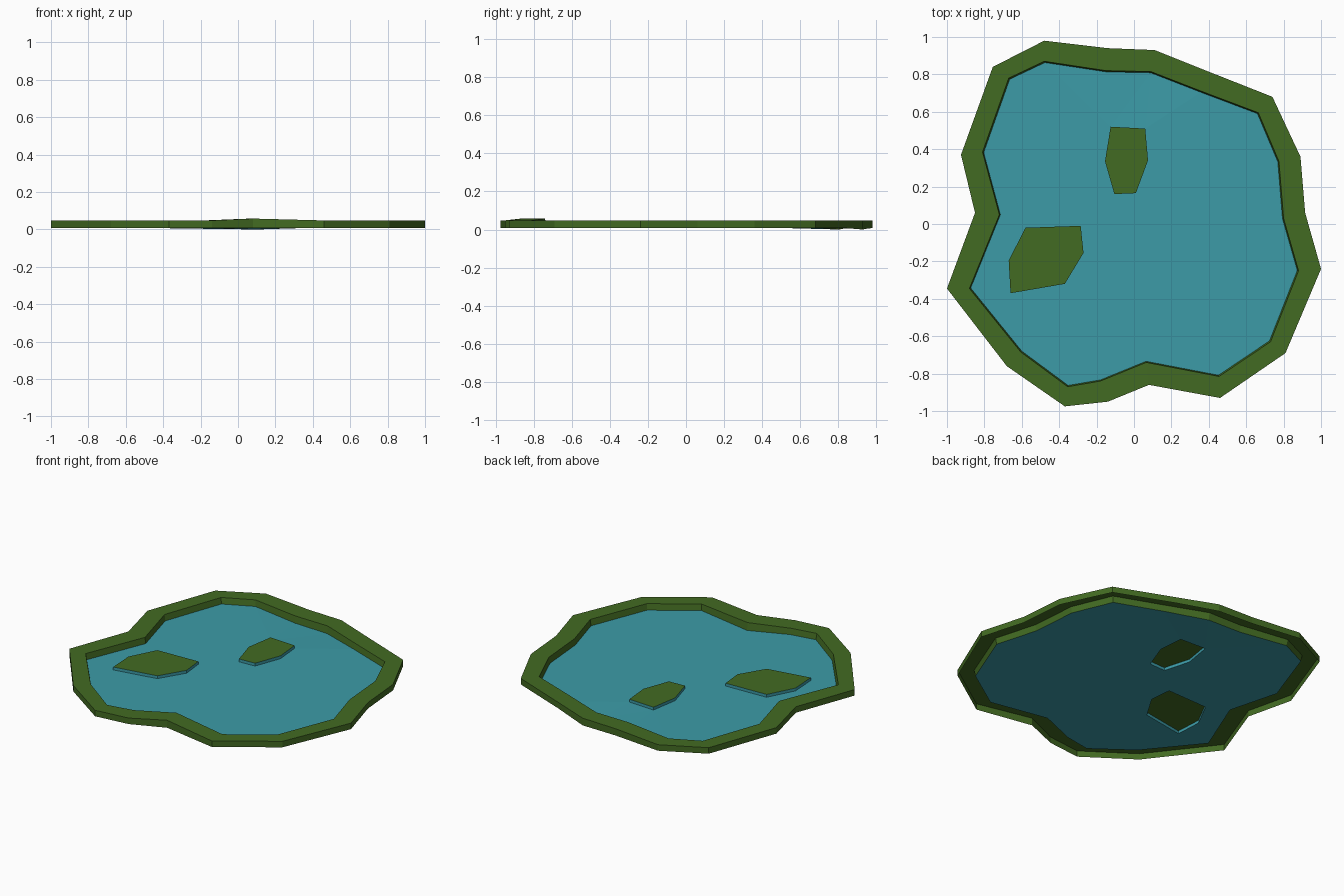
import bpy, bmesh
from mathutils import Vector

if "Cube" in bpy.data.objects:
    bpy.data.objects.remove(bpy.data.objects["Cube"])

# Outlines seen from above, running clockwise
OUTER = [(-.48, .98), (-.14, .94), (.11, .93), (.36, .83), (.74, .68), (.89, .36),
         (.915, .06), (1, -.24), (.81, -.69), (.46, -.93), (.08, -.86), (-.14, -.95),
         (-.37, -.975), (-.68, -.76), (-1, -.345), (-.85, .06), (-.925, .37), (-.755, .84)]
INNER = [(-.48, .87), (-.15, .82), (.09, .815), (.36, .71), (.665, .595), (.775, .335),
         (.80, .03), (.88, -.25), (.73, -.63), (.455, -.815), (.065, -.74), (-.18, -.84),
         (-.355, -.87), (-.605, -.685), (-.88, -.345), (-.72, .05), (-.81, .385), (-.67, .78)]
PADS = [[(-.125, .52), (.06, .51), (.075, .34), (.01, .165), (-.105, .16), (-.155, .335)],
        [(-.58, -.02), (-.285, -.01), (-.27, -.155), (-.37, -.32), (-.66, -.37), (-.67, -.195)]]
TOP, BOTTOM, PAD_TOP = 0.048, 0.008, 0.027
RAISE = {10: 0.01}
DIP = {1: -0.005, 2: -0.008}


def material(name, color):
    m = bpy.data.materials.new(name)
    m.diffuse_color = (*color, 1)
    m.use_nodes = True
    m.node_tree.nodes["Principled BSDF"].inputs["Base Color"].default_value = m.diffuse_color
    return m


def loop(bm, pts, z, offsets={}, scale=1):
    return [bm.verts.new((x * scale, y * scale, z + offsets.get(i, 0)))
            for i, (x, y) in enumerate(pts)]


def strip(bm, a, b):
    n = len(a)
    for i in range(n):
        j = (i + 1) % n
        bm.faces.new((a[i], a[j], b[j], b[i]))


def finish(bm, name, mat):
    me = bpy.data.meshes.new(name)
    bm.to_mesh(me)
    bm.free()
    me.materials.append(mat)
    bpy.context.collection.objects.link(bpy.data.objects.new(name, me))


green = material("grass_green", (.055, .145, .016))
teal = material("water_teal", (.045, .33, .39))

# Grass bank: outer wall, top and inner wall, open underneath
bm = bmesh.new()
out_low, out_top = loop(bm, OUTER, BOTTOM, DIP), loop(bm, OUTER, TOP, RAISE)
in_top, in_low = loop(bm, INNER, TOP, RAISE), loop(bm, INNER, BOTTOM, DIP, .992)
strip(bm, out_top, out_low)
strip(bm, in_top, out_top)
strip(bm, in_low, in_top)
finish(bm, "grass_bank", green)

# Water sheet with holes, and low walls rising to each pad
bm = bmesh.new()
rings = [loop(bm, INNER, BOTTOM, DIP, .992)] + [loop(bm, p, BOTTOM) for p in PADS]
edges = [bm.edges.new((r[i - 1], r[i])) for r in rings for i in range(len(r))]
bmesh.ops.triangle_fill(bm, edges=edges, use_beauty=True, normal=Vector((0, 0, 1)))
for f in bm.faces:
    f.normal_update()
    if f.normal.z < 0:
        f.normal_flip()
for pts, ring in zip(PADS, rings[1:]):
    strip(bm, loop(bm, pts, PAD_TOP), ring)
finish(bm, "water", teal)

# Lily pads
for i, pts in enumerate(PADS):
    bm = bmesh.new()
    bm.faces.new(loop(bm, pts, PAD_TOP)[::-1])
    finish(bm, f"lily_pad_{i + 1}", green)
